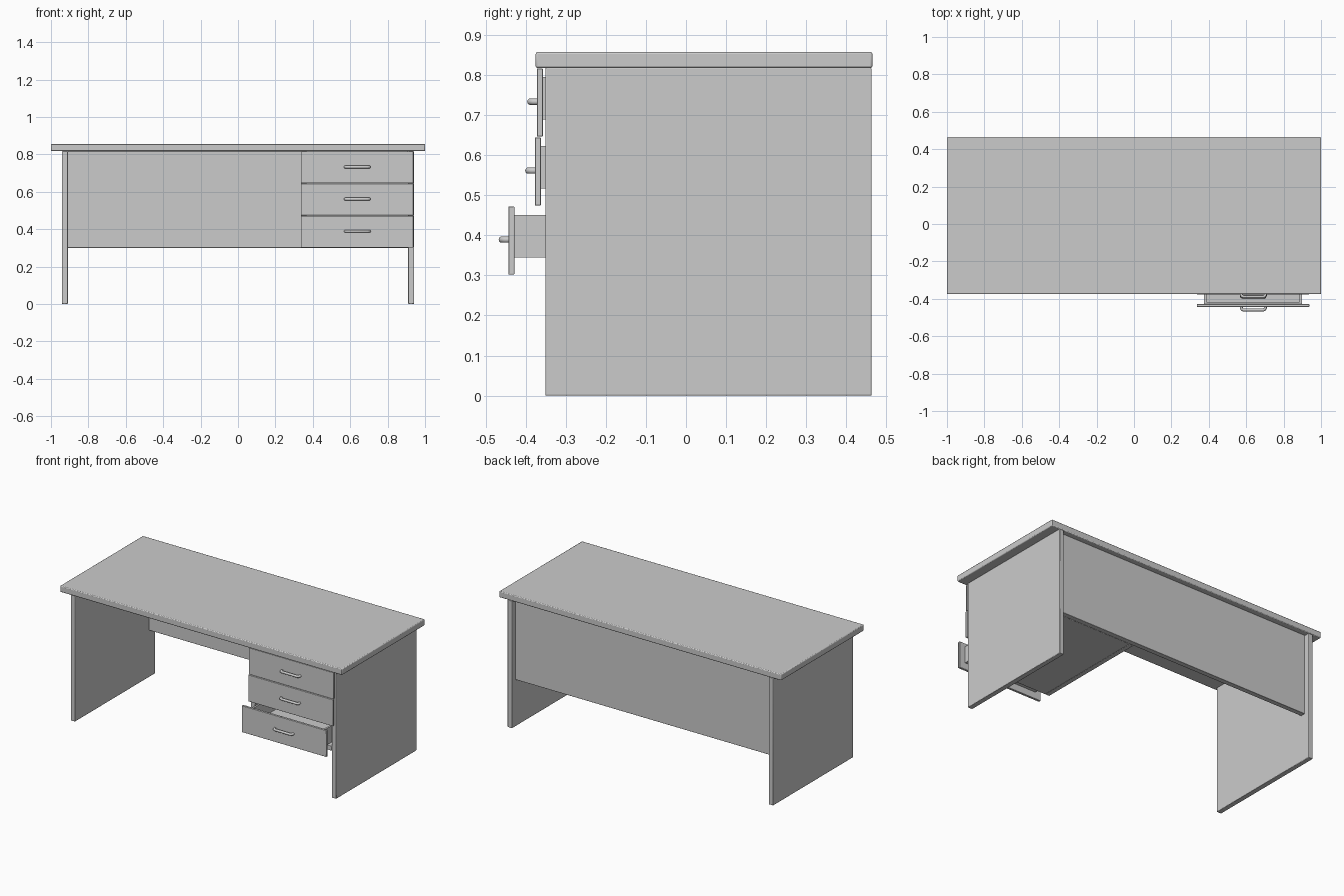
import bpy

if "Cube" in bpy.data.objects:
    bpy.data.objects.remove(bpy.data.objects["Cube"])


def box(name, x, y, z, bevel=0.003):
    """Bevelled board given by its (min, max) ranges."""
    bpy.ops.mesh.primitive_cube_add(
        size=1, location=[(a + b) / 2 for a, b in (x, y, z)])
    ob = bpy.context.object
    ob.name = name
    ob.scale = [b - a for a, b in (x, y, z)]
    bpy.ops.object.transform_apply(location=False, rotation=False, scale=True)
    if bevel:
        mod = ob.modifiers.new("bevel", "BEVEL")
        mod.width = bevel
        mod.segments = 2
    bpy.ops.object.shade_smooth_by_angle()
    return ob


def handle(name, x, y, z):
    """Round bar bent back to the drawer front at both ends."""
    cu = bpy.data.curves.new(name, "CURVE")
    cu.dimensions = "3D"
    cu.bevel_depth = 0.008
    cu.bevel_resolution = 3
    cu.use_fill_caps = True
    half = [(0.064, 0.002), (0.064, -0.007), (0.061, -0.013), (0.054, -0.0165)]
    pts = [(-a, b) for a, b in half] + half[::-1]
    sp = cu.splines.new("POLY")
    sp.points.add(len(pts) - 1)
    for p, (a, b) in zip(sp.points, pts):
        p.co = (x + a, y + b, z, 1)
    ob = bpy.data.objects.new(name, cu)
    bpy.context.collection.objects.link(ob)


def drawer(name, y, z0):
    """Front board, open-topped box and handle; y is the outer front face."""
    x0, x1, t = 0.375, 0.897, 0.012
    yb, ye = y + 0.015, y + 0.715
    b0, b1 = z0 + 0.043, z0 + 0.149
    box(name + "_front", (0.336, 0.937), (y, yb), (z0, z0 + 0.17), 0.002)
    box(name + "_base", (x0, x1), (yb, ye), (b0, b0 + t), 0)
    box(name + "_left_side", (x0, x0 + t), (yb, ye), (b0, b1), 0)
    box(name + "_right_side", (x1 - t, x1), (yb, ye), (b0, b1), 0)
    box(name + "_inner_front", (x0 + t, x1 - t), (yb, yb + t), (b0 + t, b1), 0)
    box(name + "_back", (x0 + t, x1 - t), (ye - t, ye), (b0 + t, b1), 0)
    handle(name + "_handle", 0.638, y, z0 + 0.087)


# Desk top
box("desk_top", (-1, 1), (-0.375, 0.465), (0.817, 0.857), 0.005)

# Side panels
for side, s in (("left", -1), ("right", 1)):
    box(side + "_side_panel", sorted((s * 0.91, s * 0.942)),
        (-0.351, 0.463), (0, 0.817))

# Back panel between the sides
box("back_panel", (-0.91, 0.91), (0.398, 0.43), (0.30, 0.817), 0.002)

# Drawer cabinet
box("cabinet_wall", (0.337, 0.367), (-0.351, 0.398), (0.30, 0.817), 0.002)
box("cabinet_floor", (0.367, 0.91), (-0.351, 0.398), (0.30, 0.33), 0.002)

# Drawers, top to bottom, pulled out by different amounts
drawer("top_drawer", -0.372, 0.646)
drawer("middle_drawer", -0.377, 0.474)
drawer("bottom_drawer", -0.443, 0.302)
